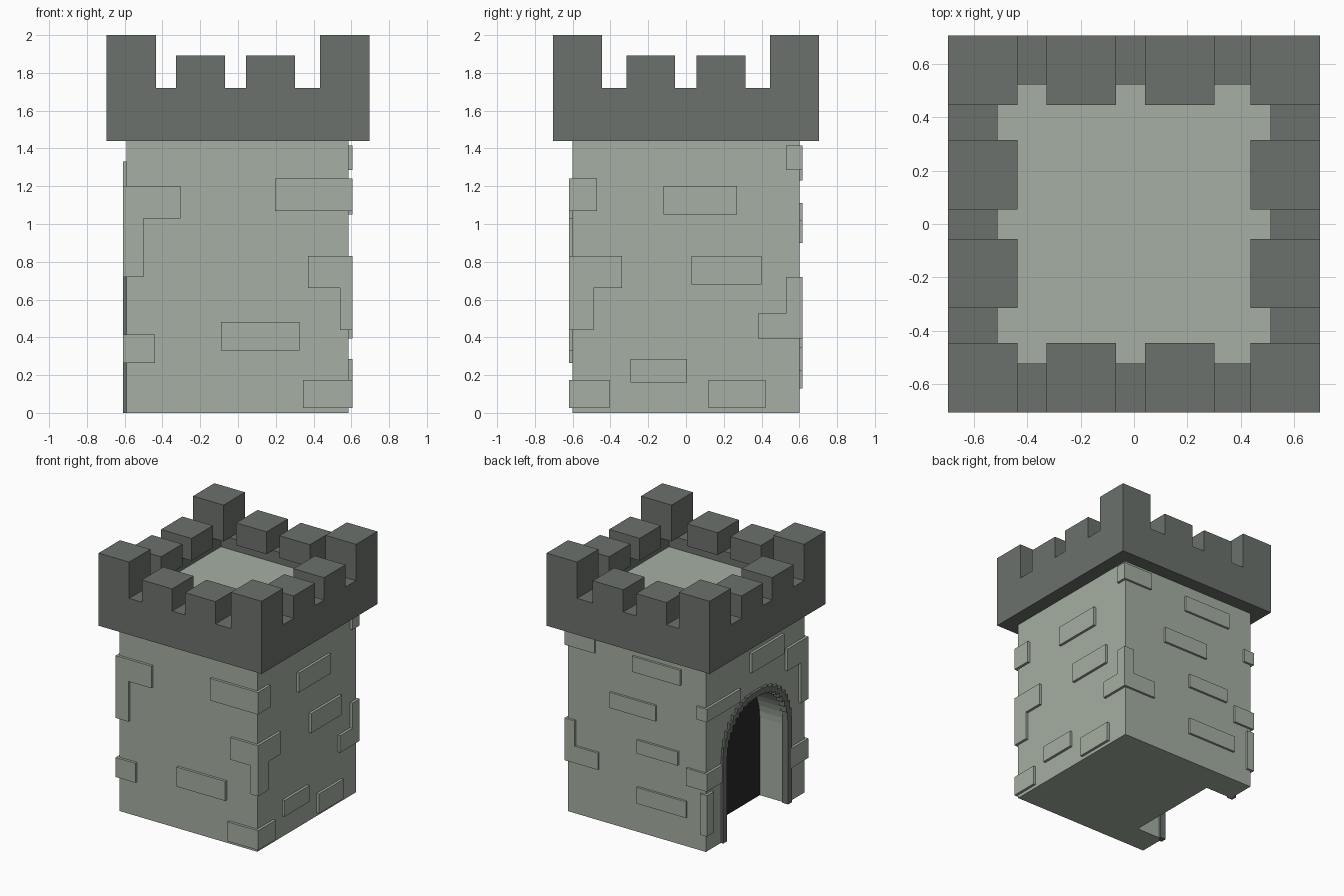
import bpy, bmesh, math

cube = bpy.data.objects.get("Cube")
if cube:
    bpy.data.objects.remove(cube, do_unlink=True)


def material(name, rgb):
    m = bpy.data.materials.new(name)
    m.use_nodes = True
    m.diffuse_color = (*rgb, 1)
    bsdf = next(n for n in m.node_tree.nodes if n.type == 'BSDF_PRINCIPLED')
    bsdf.inputs["Base Color"].default_value = (*rgb, 1)
    return m


LIGHT = material("light stone", (0.376, 0.429, 0.366))
DARK = material("dark stone", (0.150, 0.166, 0.150))
BLACK = material("dark doorway", (0.022, 0.022, 0.022))


def finish(name, bm, *mats):
    bmesh.ops.recalc_face_normals(bm, faces=bm.faces)
    me = bpy.data.meshes.new(name)
    bm.to_mesh(me)
    bm.free()
    for m in mats:
        me.materials.append(m)
    ob = bpy.data.objects.new(name, me)
    bpy.context.collection.objects.link(ob)
    return ob


def add_box(bm, x, y, z):
    """Add a box from (min, max) ranges and return its vertices."""
    verts = bmesh.ops.create_cube(bm, size=1)["verts"]
    for v in verts:
        for i, (lo, hi) in enumerate((x, y, z)):
            v.co[i] = lo if v.co[i] < 0 else hi
    return verts


def box(name, x, y, z, mat):
    bm = bmesh.new()
    add_box(bm, x, y, z)
    return finish(name, bm, mat)


# Tower body with an arched recess in the -x wall
X0, X1, Y, TOP = -0.59, 0.585, 0.6, 1.44
RECESS_X, SPRING, R = -0.36, 0.6, 0.385

arch = [(-R, 0)]
for i in range(25):
    a = math.pi * i / 24
    arch.append((-R * math.cos(a), SPRING + R * math.sin(a)))
arch.append((R, 0))

bm = bmesh.new()
outer = [bm.verts.new((X0, y, z)) for y, z in arch]
inner = [bm.verts.new((RECESS_X, y, z)) for y, z in arch]
near = [bm.verts.new((X0, y, z)) for y, z in ((Y, 0), (Y, TOP), (-Y, TOP), (-Y, 0))]
far = [bm.verts.new((X1, v.co.y, v.co.z)) for v in near]
bm.faces.new(outer + near)
bm.faces.new(far)
for i in range(3):
    bm.faces.new((near[i], near[i + 1], far[i + 1], far[i]))
for i in range(len(arch) - 1):
    bm.faces.new((outer[i], outer[i + 1], inner[i + 1], inner[i]))
bm.faces.new((near[3], outer[0], inner[0], inner[-1], outer[-1], near[0], far[0], far[3]))
bm.faces.new(inner).material_index = 1
finish("tower_body", bm, LIGHT, BLACK)

# Stepped arch frame around the doorway
STEPS = 10


def stepped_arch(r):
    half = [(r, 0), (r, SPRING)]
    for i in range(STEPS):
        a, b = (math.pi / 2 * k / STEPS for k in (i, i + 1))
        z = SPRING + r * math.sin(b)
        half += [(r * math.cos(a), z), (r * math.cos(b), z)]
    return half[:-1] + [(-y, z) for y, z in reversed(half[:-1])]


bm = bmesh.new()
rings = [[bm.verts.new((-0.61, y, z)) for y, z in stepped_arch(r)] for r in (0.418, 0.372)]
for i in range(len(rings[0]) - 1):
    bm.faces.new((rings[0][i], rings[0][i + 1], rings[1][i + 1], rings[1][i]))
frame = finish("door_frame", bm, DARK)
if frame.data.polygons[0].normal.x > 0:
    frame.data.flip_normals()
solid = frame.modifiers.new("thickness", 'SOLIDIFY')
solid.thickness = 0.05
solid.offset = -1

# Parapet: block with a sunken light floor
BX, BY, WALL, SILL = 0.695, 0.705, 0.26, 1.72
bm = bmesh.new()
add_box(bm, (-BX, BX), (-BY, BY), (TOP, SILL))
bm.faces.ensure_lookup_table()
floor = max(bm.faces, key=lambda f: f.calc_center_median().z)
bmesh.ops.inset_region(bm, faces=[floor], thickness=WALL)
# Sink the floor with its own walls
rim = list(floor.verts)
sunk = [bm.verts.new((v.co.x, v.co.y, 1.63)) for v in rim]
bm.faces.remove(floor)
for i in range(4):
    j = (i + 1) % 4
    bm.faces.new((rim[i], rim[j], sunk[j], sunk[i]))
bm.faces.new(sunk).material_index = 1
finish("parapet", bm, DARK, LIGHT)

# Tall corner merlons
for sx in (-1, 1):
    for sy in (-1, 1):
        box("corner_merlon",
            sorted((sx * BX, sx * (BX - WALL))),
            sorted((sy * BY, sy * (BY - WALL))), (SILL, 2.0), DARK)

# Lower merlons along each wall
for s in (-1, 1):
    for span in ((-0.327, -0.068), (0.042, 0.302)):
        box("merlon", span, sorted((s * BY, s * (BY - WALL))), (SILL, 1.892), DARK)
    for span in ((-0.315, -0.057), (0.055, 0.315)):
        box("merlon", sorted((s * BX, s * (BX - WALL))), span, (SILL, 1.892), DARK)

# Raised bricks: outer planes of each wall
LEFT, RIGHT, FRONT, BACK = 0.605, -0.61, -0.62, 0.617

# Corner bricks: (x plane, y plane, inner x, inner y, z low, z high)
for px, py, ix, iy, z0, z1 in (
        (RIGHT, FRONT, -0.305, -0.365, 1.03, 1.20),
        (RIGHT, FRONT, -0.50, -0.53, 0.72, 1.03),
        (RIGHT, FRONT, -0.44, -0.41, 0.265, 0.415),
        (LEFT, FRONT, 0.195, -0.47, 1.07, 1.24),
        (LEFT, FRONT, 0.37, -0.34, 0.66, 0.83),
        (LEFT, FRONT, 0.54, -0.49, 0.44, 0.66),
        (LEFT, FRONT, 0.345, -0.405, 0.025, 0.175),
        (LEFT, BACK, 0.35, 0.53, 1.285, 1.415),
        (LEFT, BACK, 0.52, 0.53, 0.525, 0.72),
        (LEFT, BACK, 0.32, 0.38, 0.395, 0.525),
        (RIGHT, BACK, -0.52, 0.20, 1.01, 1.11),
        (RIGHT, BACK, -0.43, 0.425, 0.475, 0.61),
        (RIGHT, BACK, -0.55, 0.53, 0.13, 0.445)):
    box("corner_brick", sorted((px, ix)), sorted((py, iy)), (z0, z1), LIGHT)

# Bricks on the front and back walls: (y plane, x low, x high, z low, z high)
for py, x0, x1, z0, z1 in (
        (FRONT, -0.09, 0.325, 0.33, 0.48),
        (BACK, -0.38, 0.03, 1.23, 1.35),
        (BACK, -0.17, 0.22, 0.90, 1.02),
        (BACK, -0.36, -0.01, 0.61, 0.715),
        (BACK, -0.43, -0.01, 0.225, 0.35)):
    box("wall_brick", (x0, x1), sorted((py, py * 0.94)), (z0, z1), LIGHT)

# Bricks on the side walls: (x plane, y low, y high, z low, z high)
for px, y0, y1, z0, z1 in (
        (LEFT, -0.12, 0.27, 1.05, 1.20),
        (LEFT, 0.03, 0.40, 0.68, 0.83),
        (LEFT, -0.295, 0.005, 0.16, 0.285),
        (LEFT, 0.12, 0.42, 0.025, 0.175),
        (RIGHT, -0.33, 0.07, 1.18, 1.33)):
    box("side_brick", sorted((px, px * 0.94)), (y0, y1), (z0, z1), LIGHT)
